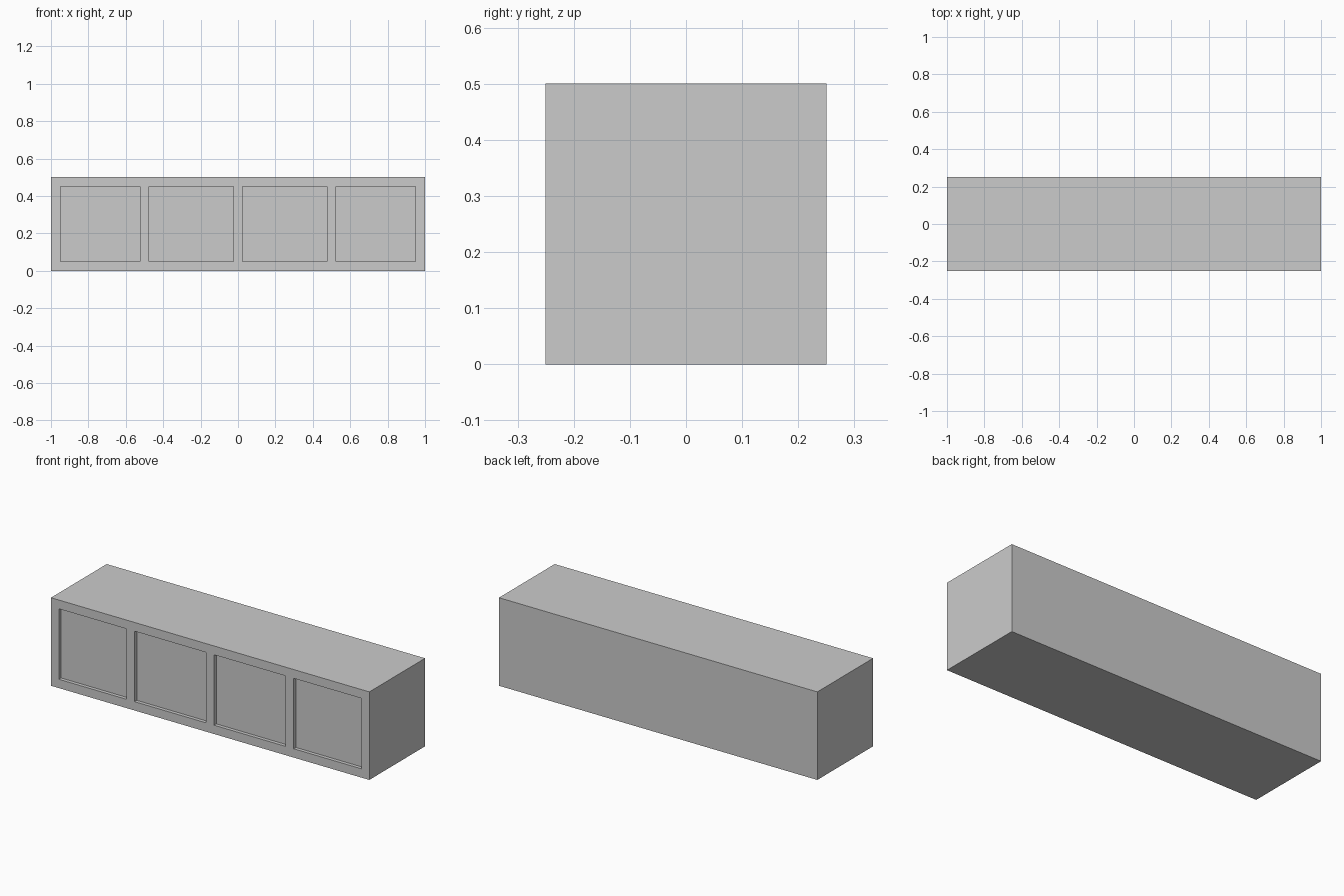
import bpy
import bmesh
from mathutils import Matrix, Vector

if "Cube" in bpy.data.objects:
    bpy.data.objects.remove(bpy.data.objects["Cube"])

LENGTH, DEPTH, HEIGHT = 2.0, 0.5, 0.5
BORDER, RECESS = 0.05, 0.02
BAYS = 4


def add_box(bm, lo, hi):
    lo, hi = Vector(lo), Vector(hi)
    matrix = Matrix.Translation((lo + hi) / 2) @ Matrix.Diagonal((*(hi - lo), 1))
    bmesh.ops.create_cube(bm, size=1, matrix=matrix)


def make_object(name, boxes):
    bm = bmesh.new()
    for lo, hi in boxes:
        add_box(bm, lo, hi)
    mesh = bpy.data.meshes.new(name)
    bm.to_mesh(mesh)
    bm.free()
    obj = bpy.data.objects.new(name, mesh)
    bpy.context.collection.objects.link(obj)
    return obj


# Cabinet body
cabinet = make_object("cabinet_body", [
    ((-LENGTH / 2, -DEPTH / 2, 0), (LENGTH / 2, DEPTH / 2, HEIGHT))])

# Four shallow front panels: full border at the ends, half border at each divider
bay = LENGTH / BAYS
panels = []
for i in range(BAYS):
    left = -LENGTH / 2 + i * bay
    x0 = left + (BORDER if i == 0 else BORDER / 2)
    x1 = left + bay - (BORDER if i == BAYS - 1 else BORDER / 2)
    panels.append(((x0, -DEPTH / 2 - 0.1, BORDER),
                   (x1, -DEPTH / 2 + RECESS, HEIGHT - BORDER)))
cutter = make_object("panel_cutter", panels)

# Carve the panels into the front, then remove the cutter
carve = cabinet.modifiers.new("front_panels", 'BOOLEAN')
carve.operation = 'DIFFERENCE'
carve.solver = 'EXACT'
carve.object = cutter
bpy.context.view_layer.objects.active = cabinet
bpy.ops.object.modifier_apply(modifier=carve.name)
bpy.data.objects.remove(cutter, do_unlink=True)
